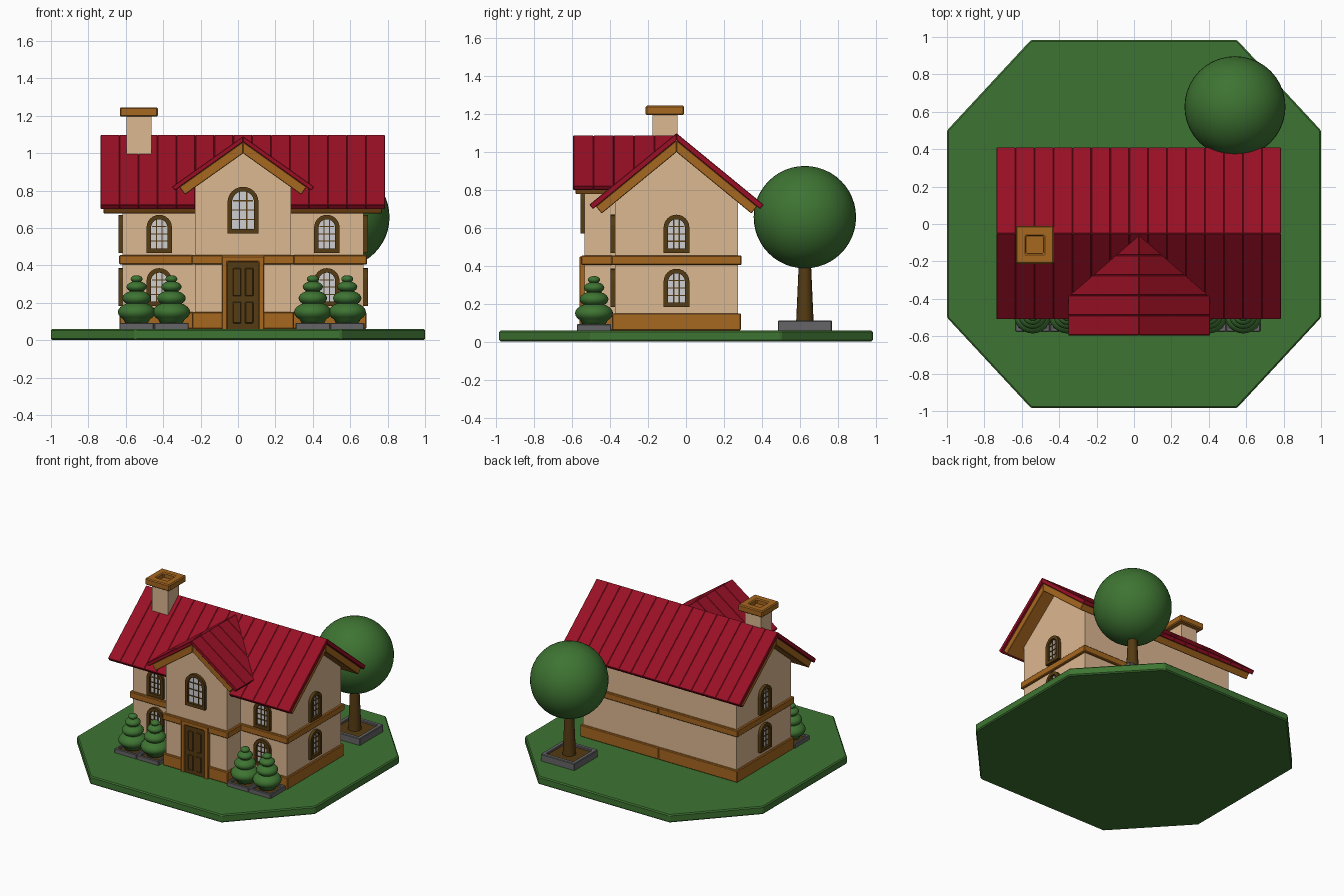
import bpy, bmesh, math
from mathutils import Vector as V

cube = bpy.data.objects.get("Cube")
if cube:
    bpy.data.objects.remove(cube)


def material(name, r, g, b):
    m = bpy.data.materials.new(name)
    m.use_nodes = True
    m.diffuse_color = (r, g, b, 1)
    m.node_tree.nodes["Principled BSDF"].inputs["Base Color"].default_value = (r, g, b, 1)
    return m


GREEN = material("leaf green", 0.048, 0.175, 0.032)
RED = material("roof red", 0.32, 0.005, 0.018)
CREAM = material("cream plaster", 0.72, 0.48, 0.285)
ORANGE = material("orange wood", 0.38, 0.135, 0.014)
BROWN = material("dark wood", 0.09, 0.043, 0.006)
GLASS = material("pale glass", 0.62, 0.62, 0.65)
GREY = material("grey stone", 0.13, 0.13, 0.135)

CX, CY = 0.027, -0.05      # house centre
GROUND = 0.06
X, Y, Z = V((1, 0, 0)), V((0, 1, 0)), V((0, 0, 1))


# --- helpers: every solid is a prism or a ring-shaped prism ---
def prism(bm, pts, vec):
    low = [bm.verts.new(p) for p in pts]
    high = [bm.verts.new(V(p) + vec) for p in pts]
    n = len(pts)
    bm.faces.new(low)
    bm.faces.new(high)
    for i in range(n):
        j = (i + 1) % n
        bm.faces.new((low[i], low[j], high[j], high[i]))


def ring(bm, outer, inner, vec):
    loops = [[bm.verts.new(V(p) + s) for p in pts]
             for pts, s in ((outer, vec * 0), (outer, vec), (inner, vec), (inner, vec * 0))]
    n = len(outer)
    for k in range(4):
        a, b = loops[k], loops[(k + 1) % 4]
        for i in range(n):
            j = (i + 1) % n
            bm.faces.new((a[i], a[j], b[j], b[i]))


def rect(x0, x1, y0, y1, z):
    return [V((x0, y0, z)), V((x1, y0, z)), V((x1, y1, z)), V((x0, y1, z))]


def box(bm, x0, x1, y0, y1, z0, z1):
    prism(bm, rect(x0, x1, y0, y1, z0), Z * (z1 - z0))


def finish(name, bm, mat, bevel=0.0, smooth=False):
    bmesh.ops.recalc_face_normals(bm, faces=bm.faces)
    me = bpy.data.meshes.new(name)
    bm.to_mesh(me)
    bm.free()
    me.materials.append(mat)
    ob = bpy.data.objects.new(name, me)
    bpy.context.collection.objects.link(ob)
    if bevel:
        mod = ob.modifiers.new("soft edge", "BEVEL")
        mod.width, mod.segments, mod.limit_method = bevel, 1, "ANGLE"
    if smooth:
        bpy.context.view_layer.objects.active = ob
        ob.select_set(True)
        bpy.ops.object.shade_smooth_by_angle(angle=math.radians(50))
        ob.select_set(False)
    return ob


def lathe(name, profile, x, y, mat, steps=32):
    bm = bmesh.new()
    vs = [bm.verts.new((x + r, y, z)) for r, z in profile]
    edges = [bm.edges.new(e) for e in zip(vs, vs[1:])]
    bmesh.ops.spin(bm, geom=vs + edges, cent=(x, y, 0), axis=Z, angle=math.tau,
                   steps=steps, use_duplicate=False)
    bmesh.ops.remove_doubles(bm, verts=bm.verts, dist=0.0002)
    return finish(name, bm, mat, smooth=True)


# --- lawn ---
bm = bmesh.new()
half = [(1, -0.5), (1, 0.5), (0.55, 0.985), (-0.55, 0.985)]
prism(bm, [V((s * x, s * y, 0)) for s in (1, -1) for x, y in half], Z * GROUND)
finish("lawn", bm, GREEN, 0.008)

# --- walls with gables ---
def gable(name, origin, across, along, half, eave, apex):
    bm = bmesh.new()
    pts = [(-half, GROUND), (half, GROUND), (half, eave), (0, apex), (-half, eave)]
    prism(bm, [origin + across * u + Z * z for u, z in pts], along)
    finish(name, bm, CREAM)


gable("main_walls", V((CX - 0.645, CY, 0)), Y, X * 1.29, 0.325, 0.757, 1.02)
gable("bay_walls", V((CX, -0.535, 0)), X, Y * 0.42, 0.257, 0.83, 1.012)

# --- foundation and middle band, in two halves ---
for name, z0, z1, out in (("foundation", GROUND, 0.15, 0.015), ("middle_band", 0.405, 0.455, 0.018)):
    bm = bmesh.new()
    for s in (-1, 1):
        a, b = sorted((CX, CX + s * (0.645 + out)))
        box(bm, a, b, CY - 0.325 - out, CY + 0.325 + out, z0, z1)
    box(bm, CX - 0.257 - out, CX + 0.257 + out, -0.535 - out, -0.3, z0, z1)
    finish(name, bm, ORANGE, 0.005)


# --- roofs: sloping slabs cut into boards ---
def roof(name, origin, across, along, half, ridge, slope, thick, boards, mat):
    """Slabs on both sides of a ridge at origin, running along the given vector."""
    bm = bmesh.new()
    k = math.hypot(1, slope)
    end = (half - thick * slope / k, ridge - half * slope - thick / k)
    pts = [(0, ridge), (half, ridge - half * slope), end, (0, ridge - thick * k)]
    for s in (-1, 1):
        for i in range(boards):
            o = origin + along * (i / boards)
            prism(bm, [o + across * s * u + Z * z for u, z in pts], along / boards)
    finish(name, bm, mat, 0.003)


roof("main_roof", V((-0.735, CY, 0)), Y, X * 1.52, 0.46, 1.10, 0.82, 0.03, 15, RED)
roof("main_roof_underside", V((-0.72, CY, 0)), Y, X * 1.49, 0.425, 1.062, 0.82, 0.048, 1, ORANGE)
roof("bay_roof", V((CX, -0.595, 0)), X, Y * 0.535, 0.38, 1.09, 0.71, 0.025, 5, RED)
roof("bay_roof_underside", V((CX, -0.583, 0)), X, Y * 0.45, 0.34, 1.06, 0.71, 0.05, 1, ORANGE)

# --- chimney ---
bm = bmesh.new()
box(bm, -0.597, -0.463, -0.178, -0.045, 0.9, 1.2)
finish("chimney_shaft", bm, CREAM)
bm = bmesh.new()
ring(bm, rect(-0.632, -0.428, -0.213, -0.01, 1.195), rect(-0.577, -0.483, -0.158, -0.065, 1.195), Z * 0.05)
finish("chimney_cap", bm, ORANGE, 0.007)
bm = bmesh.new()
box(bm, -0.585, -0.475, -0.166, -0.057, 1.196, 1.21)
finish("chimney_flue", bm, ORANGE)


# --- arched windows ---
def arch(origin, u, half, height, inset=0.0, n=12):
    h = half - inset
    top = height - half
    pts = [(-h, inset), (h, inset)]
    pts += [(h * math.cos(a), top + h * math.sin(a)) for a in (math.pi * i / n for i in range(n + 1))]
    return [origin + u * x + Z * z for x, z in pts]


def window(name, origin, u, out, half, height):
    rim = 0.024
    bm = bmesh.new()
    ring(bm, arch(origin, u, half, height), arch(origin, u, half, height, rim), out * 0.022)
    finish(name + "_frame", bm, BROWN)
    bm = bmesh.new()
    prism(bm, arch(origin, u, half, height, rim - 0.003), out * 0.004)
    finish(name + "_glass", bm, GLASS)
    bm = bmesh.new()
    h, t = half - rim, 0.003

    def bar(x0, x1, z0, z1):
        prism(bm, [origin + u * x + Z * z for x, z in ((x0, z0), (x1, z0), (x1, z1), (x0, z1))], out * 0.009)

    for x in (-h / 3, h / 3):
        bar(x - t, x + t, rim, height - half + h * 0.94)
    for i in (1, 2, 3):
        z = rim + (height - 2 * rim) * i / 4
        w = h if i < 3 else h * 0.9
        bar(-w, w, z - t, z + t)
    finish(name + "_bars", bm, BROWN)


for level, z in (("lower", 0.182), ("upper", 0.467)):
    for side, s in (("right", -1), ("left", 1)):
        window(f"{level}_front_window_{side}", V((CX + s * 0.448, CY - 0.325, z)), X, -Y, 0.068, 0.203)
        window(f"{level}_side_window_{side}", V((CX + s * 0.645, CY, z)), Y, X * s, 0.068, 0.203)
window("bay_window", V((CX, -0.535, 0.57)), X, -Y, 0.083, 0.25)


# --- front door ---
def upright(x0, x1, z0, z1, y):
    return [V((x0, y, z0)), V((x1, y, z0)), V((x1, y, z1)), V((x0, y, z1))]


bm = bmesh.new()
ring(bm, upright(CX - 0.113, CX + 0.113, GROUND - 0.02, 0.45, -0.53),
     upright(CX - 0.083, CX + 0.083, GROUND - 0.01, 0.418, -0.53), -Y * 0.032)
finish("door_frame", bm, ORANGE, 0.004)
bm = bmesh.new()
prism(bm, upright(CX - 0.085, CX + 0.085, GROUND, 0.42, -0.53), -Y * 0.024)
finish("door", bm, BROWN)
bm = bmesh.new()
for s in (-1, 1):
    for z0, z1 in ((0.09, 0.205), (0.235, 0.385)):
        x = CX + s * 0.033
        prism(bm, upright(x - 0.022, x + 0.022, z0, z1, -0.553), -Y * 0.007)
finish("door_panels", bm, BROWN, 0.005)


# --- planters ---
def planter(name, x, y, hx, hy, top, rim):
    bm = bmesh.new()
    ring(bm, rect(x - hx, x + hx, y - hy, y + hy, GROUND - 0.01),
         rect(x - hx + rim, x + hx - rim, y - hy + rim, y + hy - rim, GROUND - 0.01), Z * (top - GROUND + 0.01))
    finish(name + "_rim", bm, GREY, 0.004)
    bm = bmesh.new()
    box(bm, x - hx + rim, x + hx - rim, y - hy + rim, y + hy - rim, GROUND, top - 0.015)
    finish(name + "_soil", bm, BROWN)


# --- tiered bushes ---
bush = [(0, 0.075), (0.06, 0.09)]
for r, z, h in ((0.1, 0.15, 0.055), (0.076, 0.224, 0.042), (0.054, 0.285, 0.03), (0.032, 0.327, 0.02)):
    bush += [(r * math.cos(a), z + h * math.sin(a)) for a in (math.radians(d) for d in range(-45, 61, 15))]
bush.append((0, 0.347))
for i, x in enumerate((-0.542, -0.356, 0.4, 0.584)):
    planter(f"bush_planter_{i + 1}", x, -0.485, 0.092, 0.09, 0.093, 0.02)
    lathe(f"bush_{i + 1}", bush, x, -0.485, GREEN)

# --- round tree ---
TX, TY = 0.54, 0.627
planter("tree_planter", TX, TY, 0.142, 0.142, 0.112, 0.03)
lathe("tree_trunk", [(0, GROUND), (0.048, GROUND), (0.032, 0.42), (0, 0.42)], TX, TY, BROWN, 16)
bm = bmesh.new()
bmesh.ops.create_uvsphere(bm, u_segments=40, v_segments=24, radius=0.27)
bmesh.ops.translate(bm, verts=bm.verts, vec=(TX, TY, 0.657))
finish("tree_crown", bm, GREEN, smooth=True)
